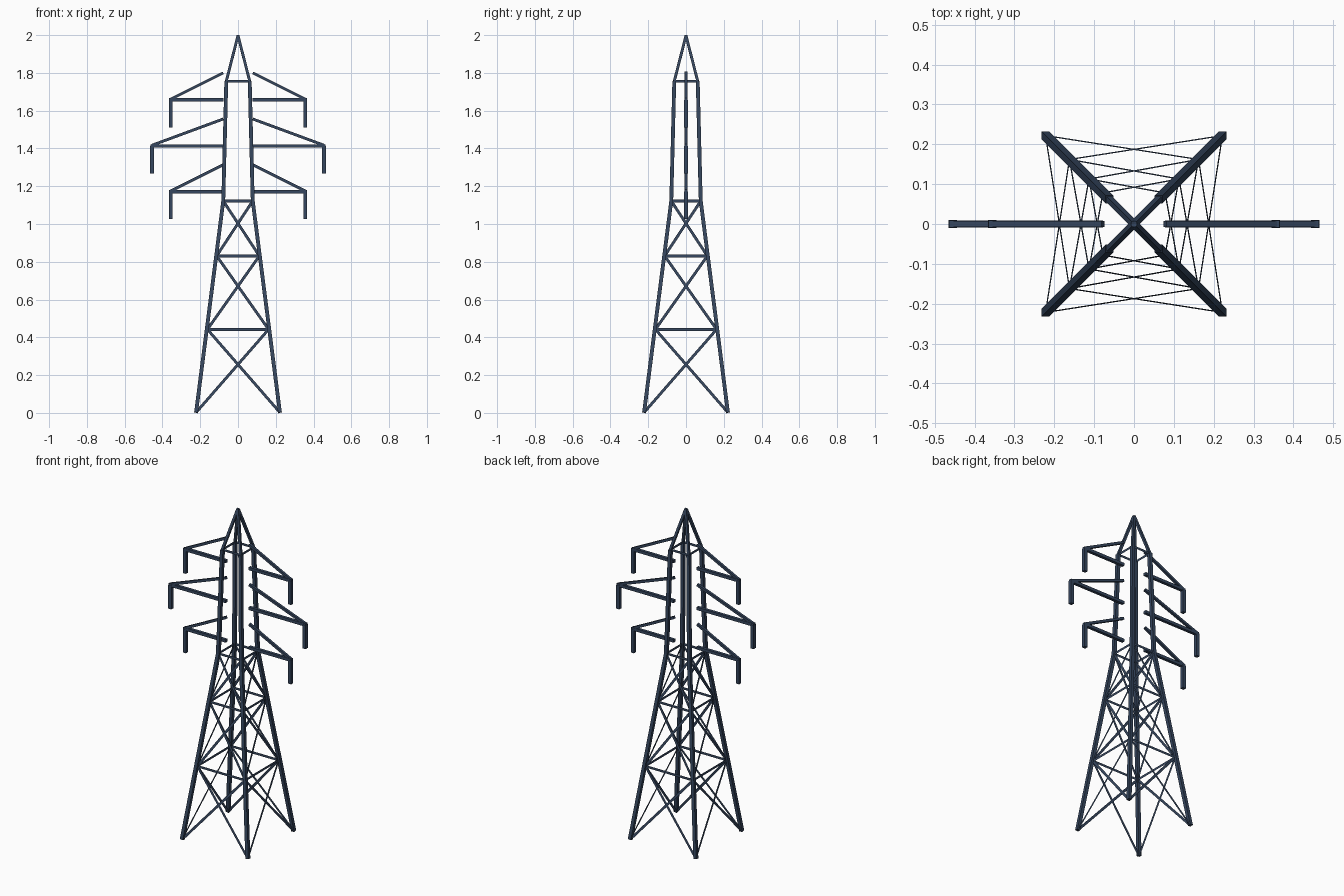
import bpy
import bmesh
from mathutils import Matrix, Vector

cube = bpy.data.objects.get("Cube")
if cube:
    bpy.data.objects.remove(cube)

steel = bpy.data.materials.new("slate blue steel")
colour = (0.036, 0.061, 0.112, 1)
steel.diffuse_color = colour
steel.use_nodes = True
steel.node_tree.nodes["Principled BSDF"].inputs["Base Color"].default_value = colour

UP = Vector((0, 0, 1))


def finish(name, bm):
    mesh = bpy.data.meshes.new(name)
    bm.to_mesh(mesh)
    bm.free()
    mesh.materials.append(steel)
    obj = bpy.data.objects.new(name, mesh)
    bpy.context.collection.objects.link(obj)


def bar(name, a, b, width):
    """Square bar between two points, its sides kept in line with the tower faces."""
    a, b = Vector(a), Vector(b)
    bm = bmesh.new()
    bmesh.ops.create_cube(bm, size=1)
    turn = UP.rotation_difference(b - a).to_matrix().to_4x4()
    size = Matrix.Diagonal((width, width, (b - a).length, 1))
    bm.transform(Matrix.Translation((a + b) / 2) @ turn @ size)
    finish(name, bm)


def strap(bm, a, b, normal, width=0.015):
    """Flat strip between two points, facing along the normal."""
    side = normal.cross(b - a).normalized() * width / 2
    bm.faces.new([bm.verts.new(p) for p in (a - side, b - side, b + side, a + side)])


# Leg profile: half-width of the tower at each level
levels = [(0.222, 0.002), (0.162, 0.442), (0.113, 0.831), (0.078, 1.122), (0.062, 1.756)]
corners = [(-1, -1), (1, -1), (1, 1), (-1, 1)]
corner_names = ["front_right", "front_left", "back_left", "back_right"]


def node(corner, level):
    half, z = levels[level]
    return Vector((corner[0] * half, corner[1] * half, z))


# Four legs with the pointed peak
for corner, name in zip(corners, corner_names):
    bar(name + "_lower_leg", node(corner, 0), node(corner, 3), 0.02)
    bar(name + "_upper_leg", node(corner, 3), node(corner, 4), 0.02)
    bar(name + "_peak_strut", node(corner, 4), (0, 0, 1.998), 0.0145)

# Flat lattice straps: crosses lie in the sloping sides, level straps stand upright
for i, side in enumerate(["front", "left", "back", "right"]):
    c, d = corners[i], corners[(i + 1) % 4]
    cross, ring = bmesh.new(), bmesh.new()
    across = node(d, 0) - node(c, 0)
    for low in range(3):
        slope = across.cross(node(c, low + 1) - node(c, low))
        strap(cross, node(c, low), node(d, low + 1), slope)
        strap(cross, node(d, low), node(c, low + 1), slope)
    for level in range(1, 5):
        strap(ring, node(c, level), node(d, level), across.cross(UP))
    finish(side + "_cross_braces", cross)
    finish(side + "_level_braces", ring)

# Cross arms: name, reach, height
for name, reach, z in [("lower", 0.356, 1.171), ("middle", 0.455, 1.413), ("upper", 0.356, 1.657)]:
    for s, side in ((1, "left"), (-1, "right")):
        part = side + "_" + name
        bar(part + "_arm", (s * 0.078, 0, z), (s * (reach + 0.009), 0, z), 0.018)
        bar(part + "_stay", (s * 0.078, 0, z + 0.143), (s * reach, 0, z + 0.004), 0.015)
        bar(part + "_insulator", (s * reach, 0, z - 0.145), (s * reach, 0, z), 0.021)
